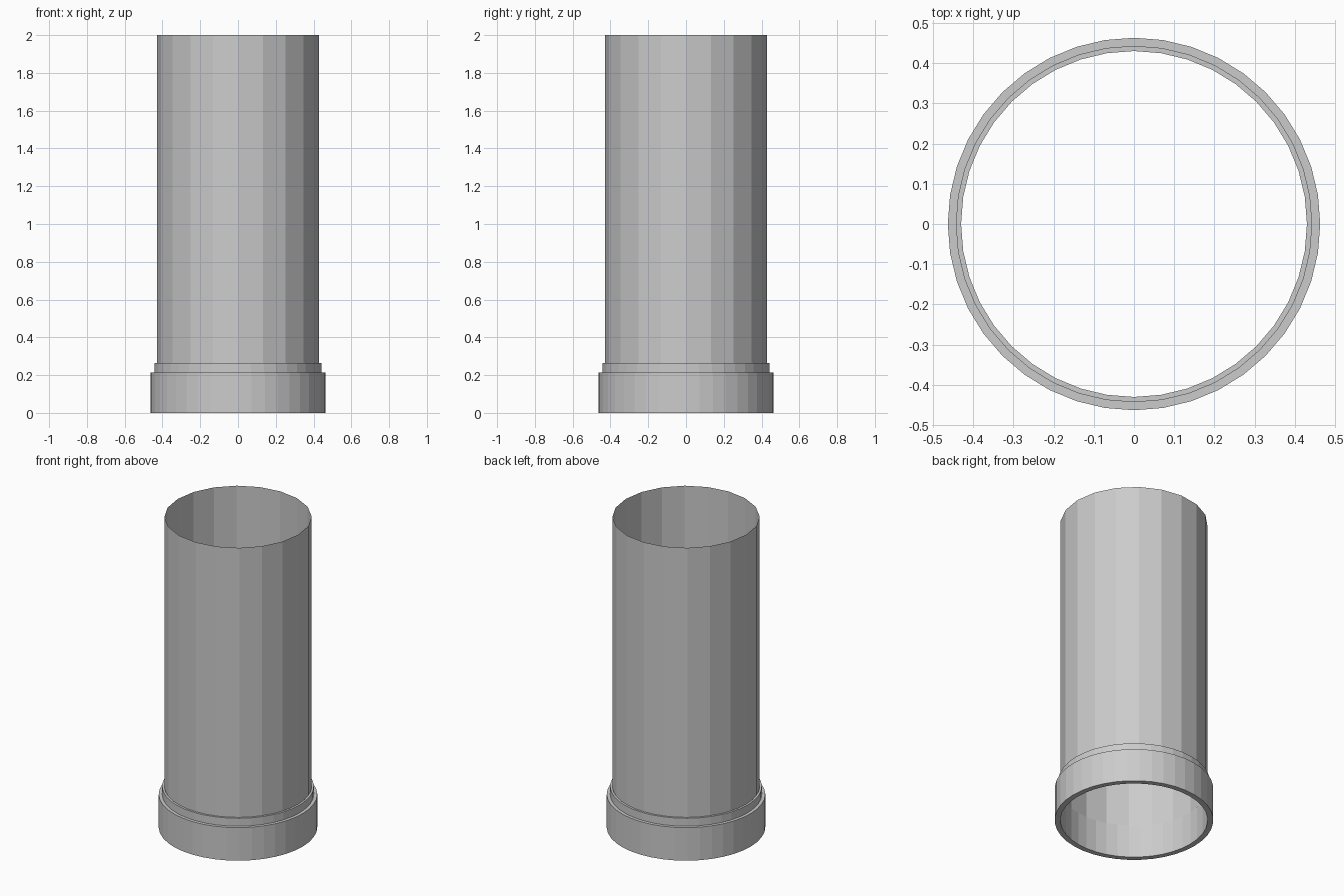
import bpy, bmesh, math

if "Cube" in bpy.data.objects:
    bpy.data.objects.remove(bpy.data.objects["Cube"])


def lathe(name, profile, sides, closed):
    """Spin an (r, z) profile around the z axis with flat faces."""
    bm = bmesh.new()
    rings = []
    for r, z in profile:
        rings.append([bm.verts.new((r * math.cos(2 * math.pi * i / sides),
                                    r * math.sin(2 * math.pi * i / sides), z))
                      for i in range(sides)])
    pairs = list(zip(rings, rings[1:]))
    if closed:
        pairs.append((rings[-1], rings[0]))
    for a, b in pairs:
        for i in range(sides):
            j = (i + 1) % sides
            bm.faces.new((a[i], a[j], b[j], b[i]))
    mesh = bpy.data.meshes.new(name)
    bm.to_mesh(mesh)
    bm.free()
    obj = bpy.data.objects.new(name, mesh)
    bpy.context.collection.objects.link(obj)
    return obj


# Thin open-ended pipe
lathe("pipe_wall", [(0.43, 0.21), (0.43, 2.0)], 20, False)

# Stepped socket collar around the foot
lathe("socket_collar", [(0.43, 0), (0.463, 0), (0.463, 0.213), (0.443, 0.213),
                        (0.443, 0.264), (0.43, 0.264)], 40, True)
